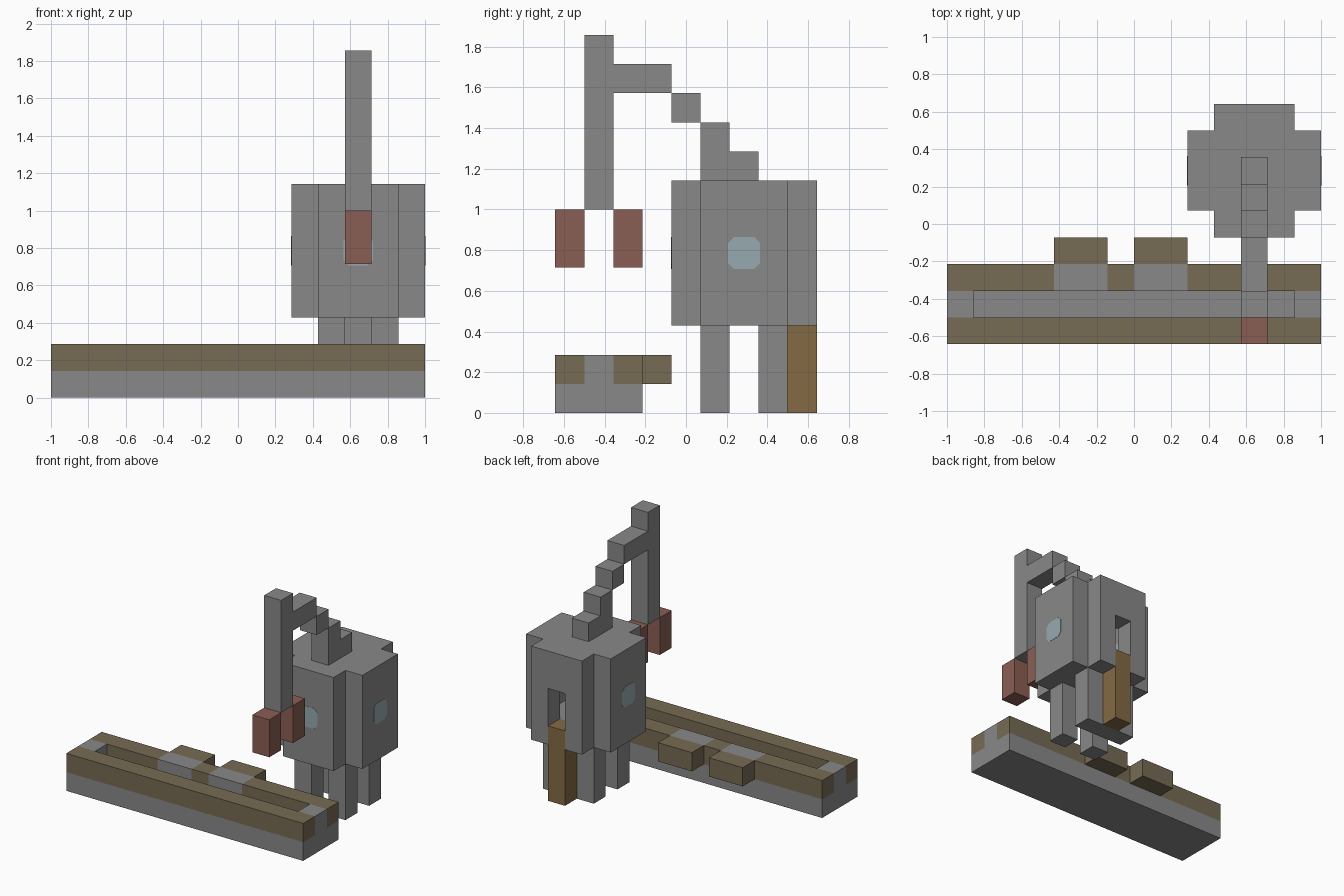
import bpy, bmesh, math
from itertools import product
from mathutils import Vector

cube = bpy.data.objects.get("Cube")
if cube:
    bpy.data.objects.remove(cube, do_unlink=True)

U = 1 / 7                      # size of one block
ORIGIN = Vector((7, 4.5, 0))   # block-space centre of the model


def material(name, rgb):
    m = bpy.data.materials.new(name)
    m.use_nodes = True
    m.diffuse_color = (*rgb, 1)
    m.node_tree.nodes["Principled BSDF"].inputs["Base Color"].default_value = (*rgb, 1)
    return m


grey = material("stone grey", (0.25, 0.25, 0.25))
brown = material("dull brown", (0.18, 0.145, 0.088))
red = material("brick red", (0.255, 0.112, 0.088))
ochre = material("ochre", (0.23, 0.145, 0.057))
glass = material("pale blue", (0.305, 0.4, 0.43))


def place(v):
    return (Vector(v) - ORIGIN) * U


def finish(name, bm, mat):
    mesh = bpy.data.meshes.new(name)
    bm.to_mesh(mesh)
    bm.free()
    mesh.materials.append(mat)
    obj = bpy.data.objects.new(name, mesh)
    bpy.context.collection.objects.link(obj)


def cells(boxes):
    # each box is ((x0, x1), (y0, y1), (z0, z1)) in blocks
    return {c for b in boxes for c in product(*(range(*r) for r in b))}


def blocks(name, mat, boxes, cut=()):
    """Join boxes of unit blocks into one shell, less the cut boxes."""
    solid = cells(boxes) - cells(cut)
    bm = bmesh.new()
    verts = {}

    def vert(p):
        if p not in verts:
            verts[p] = bm.verts.new(place(p))
        return verts[p]

    for c in solid:
        for axis, side in product(range(3), (0, 1)):
            beside = list(c)
            beside[axis] += 2 * side - 1
            if tuple(beside) in solid:
                continue
            ring = []
            for i, j in ((0, 0), (1, 0), (1, 1), (0, 1)):
                p = list(c)
                p[axis] += side
                p[(axis + 1) % 3] += i
                p[(axis + 2) % 3] += j
                ring.append(vert(tuple(p)))
            bm.faces.new(ring if side else ring[::-1])
    bmesh.ops.dissolve_limit(bm, angle_limit=0.01, verts=bm.verts, edges=bm.edges)
    finish(name, bm, mat)


def window(name, centre, axis):
    """Thin eight-sided pane standing just proud of a wall face."""
    u, v = (a for a in range(3) if a != axis)
    half, corner, thick = 0.55, 0.35, 0.012
    outline = [(half, -corner), (half, corner), (corner, half), (-corner, half),
               (-half, corner), (-half, -corner), (-corner, -half), (corner, -half)]
    bm = bmesh.new()
    layers = []
    for d in (-thick, thick):
        ring = []
        for a, b in outline:
            p = list(centre)
            p[axis] += d
            p[u] += a
            p[v] += b
            ring.append(bm.verts.new(place(p)))
        layers.append(ring)
        bm.faces.new(ring)
    for i in range(len(outline)):
        j = (i + 1) % len(outline)
        bm.faces.new((layers[0][i], layers[0][j], layers[1][j], layers[1][i]))
    bmesh.ops.recalc_face_normals(bm, faces=bm.faces)
    finish(name, bm, glass)


# Trough: grey bed with end stops and two inlaid blocks, brown rails either side
inlays = [((x, x + 2), (2, 3), (1, 2)) for x in (4, 7)]
ends = [((x, x + 1), (1, 2), (1, 2)) for x in (0, 13)]
blocks("trough_bed", grey, [((0, 14), (0, 3), (0, 1))] + ends + inlays)
blocks("front_rail", brown, [((0, 14), (0, 1), (1, 2))])
blocks("back_rail", brown, [((0, 14), (2, 3), (1, 2))], inlays)
for x, side in ((4, "right"), (7, "left")):
    blocks(side + "_step", brown, [((x, x + 2), (3, 4), (1, 2))])

# Hollow cabin with a cross-shaped plan and a doorway at the back
blocks("cabin", grey,
       [((10, 13), (4, 9), (3, 8)), ((9, 14), (5, 8), (3, 8))],
       [((10, 13), (5, 8), (4, 7)), ((11, 12), (8, 9), (3, 6))])

# Legs, rear support wall and ladder
for x, side in ((10, "right"), (12, "left")):
    blocks(side + "_front_leg", grey, [((x, x + 1), (5, 6), (0, 3))])
blocks("rear_support", grey, [((10, 13), (7, 8), (0, 3))])
blocks("ladder", ochre, [((11, 12), (8, 9), (0, 4))])

# Windows on three walls, inside and outside
for name, axis, planes in (("left", 0, (13, 14)), ("right", 0, (9, 10)), ("front", 1, (4, 5))):
    for plane in planes:
        centre = [11.5, 6.5, 5.5]
        centre[axis] = plane
        window(name + "_window", centre, axis)

# Stepped crane arm with a hanging column and a pair of grabs
arm = [((5, 7), (8, 9)), ((5, 6), (9, 10)), ((4, 5), (10, 11)),
       ((2, 4), (11, 12)), ((1, 2), (7, 13))]
blocks("crane_arm", grey, [((11, 12), y, z) for y, z in arm])
for y, side in ((0, "front"), (2, "back")):
    blocks(side + "_grab", red, [((11, 12), (y, y + 1), (5, 7))])
